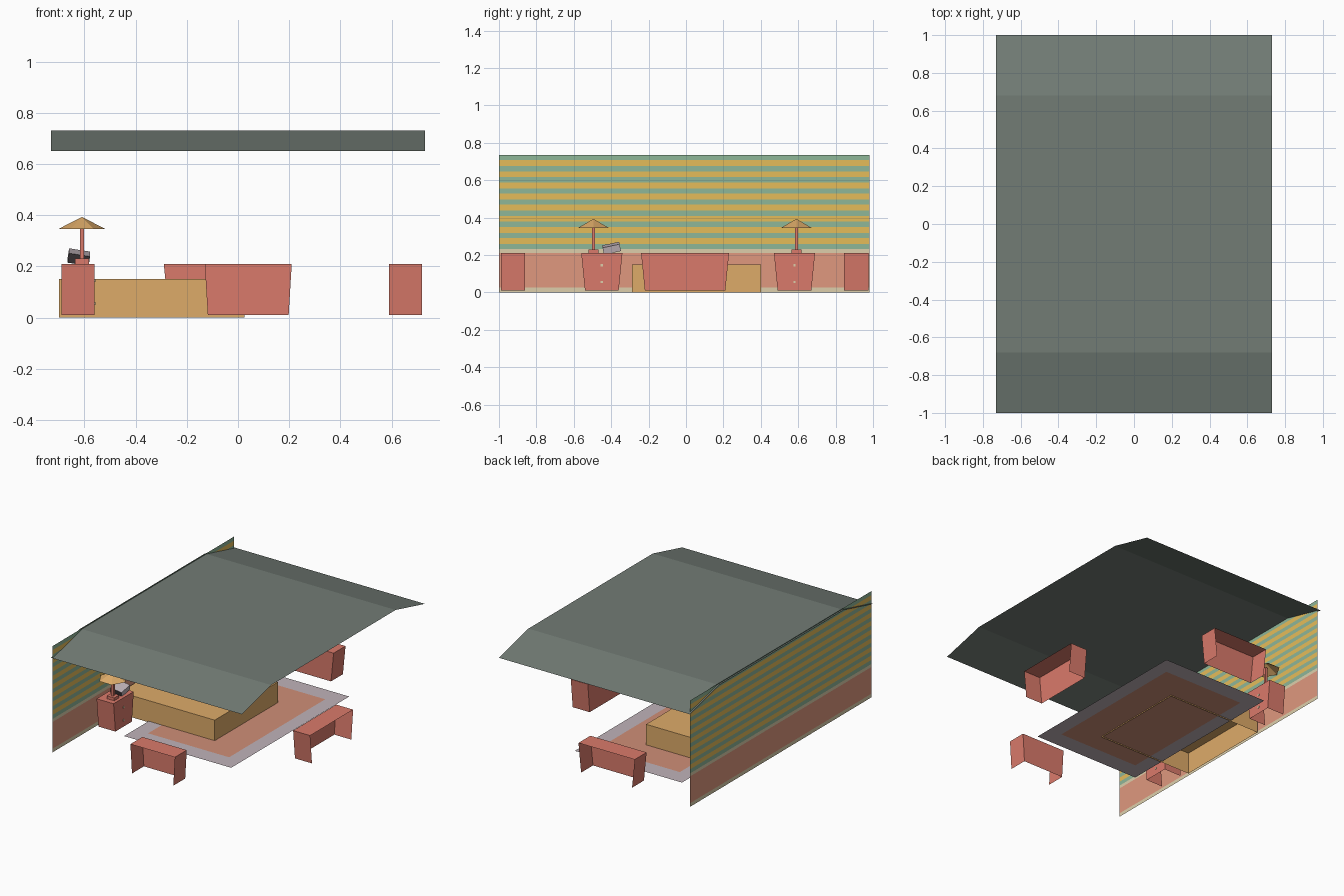
import bpy, bmesh, math
from mathutils import Matrix, Vector

if "Cube" in bpy.data.objects:
    bpy.data.objects.remove(bpy.data.objects["Cube"])


def material(name, hexcode):
    def lin(c):
        c /= 255
        return c / 12.92 if c <= 0.04045 else ((c + 0.055) / 1.055) ** 2.4
    m = bpy.data.materials.new(name)
    m.diffuse_color = [lin(int(hexcode[i:i + 2], 16)) for i in (0, 2, 4)] + [1]
    m.use_nodes = True
    m.node_tree.nodes["Principled BSDF"].inputs["Base Color"].default_value = m.diffuse_color
    return m


ROOF = material("roof grey green", "727C75")
RED = material("furniture red", "DA7A6B")
PINK = material("dusty terracotta", "E0987F")
GOLD = material("stripe gold", "E5BC5A")
GREEN = material("stripe green", "8FB798")
BEIGE = material("trim beige", "DDCFAB")
TAN = material("bed tan", "DEAB69")
GREY = material("rug grey", "C0B3B9")
RUG = material("rug terracotta", "CF8F78")
DARK = material("dark edge", "3A3538")


def build(name, bm, *mats):
    me = bpy.data.meshes.new(name)
    bm.to_mesh(me)
    bm.free()
    for m in mats:
        me.materials.append(m)
    ob = bpy.data.objects.new(name, me)
    bpy.context.collection.objects.link(ob)
    return ob


def box(name, lo, hi, mat, open_bottom=False):
    bm = bmesh.new()
    lo, hi = Vector(lo), Vector(hi)
    bmesh.ops.create_cube(bm, size=1, matrix=Matrix.Translation((lo + hi) / 2)
                          @ Matrix.Diagonal((*(hi - lo), 1)))
    if open_bottom:
        bmesh.ops.delete(bm, geom=[f for f in bm.faces if f.normal.z < -0.5], context='FACES')
    return build(name, bm, mat)


def cabinet(name, center, length, angle, taper=0.02):
    """Hollow tapered cabinet: long panel faces local -y, outer side and base are open."""
    bm = bmesh.new()
    bmesh.ops.create_cube(bm, size=1, matrix=Matrix.Translation((0, 0, 0.11))
                          @ Matrix.Diagonal((length, 0.13, 0.2, 1)))
    for v in bm.verts:
        if v.co.z < 0.1:
            v.co.x -= math.copysign(taper, v.co.x)
    bm.normal_update()
    gone = [f for f in bm.faces if f.normal.z < -0.5 or f.normal.y > 0.5]
    bmesh.ops.delete(bm, geom=gone, context='FACES')
    bm.transform(Matrix.Translation((*center, 0)) @ Matrix.Rotation(angle, 4, 'Z'))
    return build(name, bm, RED)


# roof: flat middle with two sloping eaves
bm = bmesh.new()
rows = [[bm.verts.new((x, y, z)) for x in (-0.73, 0.73)]
        for y, z in ((-1, 0.65), (-0.68, 0.73), (0.68, 0.73), (1, 0.65))]
for a, b in zip(rows, rows[1:]):
    bm.faces.new((a[0], a[1], b[1], b[0]))
build("roof", bm, ROOF)

# striped wall with skirting, dado and rail
bands = [(0, 2), (0.025, 1), (0.21, 2), (0.231, 3)]
for i in range(8):
    top = 0.735 - 0.0595 * (7 - i)
    bands += [(top - 0.0595, 0), (top - 0.028, 3)]
bands.append((0.735, 0))
bm = bmesh.new()
rows = [[bm.verts.new((-0.718, y, z)) for y in (-1, 0.98)] for z, _ in bands]
for i in range(len(rows) - 1):
    a, b = rows[i], rows[i + 1]
    bm.faces.new((a[0], a[1], b[1], b[0])).material_index = bands[i][1]
build("wall", bm, GOLD, PINK, BEIGE, GREEN)

# rug with inset field
bm = bmesh.new()


def ring(x0, x1, y0, y1):
    return [bm.verts.new((x, y, 0.008)) for x, y in ((x0, y0), (x1, y0), (x1, y1), (x0, y1))]


outer, inner = ring(-0.48, 0.34, -0.56, 0.73), ring(-0.38, 0.24, -0.44, 0.61)
bm.faces.new(inner).material_index = 1
for i in range(4):
    j = (i + 1) % 4
    bm.faces.new((outer[i], outer[j], inner[j], inner[i]))
build("rug", bm, GREY, RUG)

# bed
box("bed", (-0.70, -0.29, 0), (0.025, 0.40, 0.15), TAN, True)

# cabinets, long panel towards the room
cabinet("right_cabinet", (0.655, -0.005), 0.47, -math.pi / 2)
cabinet("front_cabinet", (0.04, -0.925), 0.34, math.pi, 0.012)
cabinet("back_cabinet", (-0.075, 0.91), 0.43, 0)

# nightstands with lamps
for side, y in (("front", -0.45), ("back", 0.58)):
    cabinet(side + "_nightstand", (-0.625, y), 0.22, math.pi / 2)
    for z in (0.145, 0.055):
        box(side + "_knob", (-0.562, y - 0.006, z - 0.006), (-0.557, y + 0.006, z + 0.006), BEIGE)
    ly = -0.495 if y < 0 else 0.59
    box(side + "_lamp_base", (-0.638, ly - 0.027, 0.21), (-0.582, ly + 0.027, 0.23), RED)
    box(side + "_lamp_pole", (-0.618, ly - 0.008, 0.23), (-0.602, ly + 0.008, 0.36), RED)
    # hexagonal shade with corners pointing along x
    bm = bmesh.new()
    bmesh.ops.create_cone(bm, segments=6, radius1=0.094, radius2=0, depth=0.048)
    turn = 0 if max(v.co.x for v in bm.verts) > 0.09 else math.pi / 6
    bm.transform(Matrix.Translation((-0.61, ly, 0.369)) @ Matrix.Rotation(turn, 4, 'Z'))
    build(side + "_lamp_shade", bm, TAN)

# tilted book on the front nightstand
bm = bmesh.new()
bmesh.ops.create_cube(bm, size=1, matrix=Matrix.Diagonal((0.083, 0.093, 0.038, 1)))
for f in bm.faces:
    f.material_index = int(f.normal.y < -0.5)
bm.transform(Matrix.Translation((-0.622, -0.398, 0.236)) @ Matrix.Rotation(math.radians(12), 4, 'X')
             @ Matrix.Rotation(math.radians(9), 4, 'Y'))
build("book", bm, GREY, DARK)
